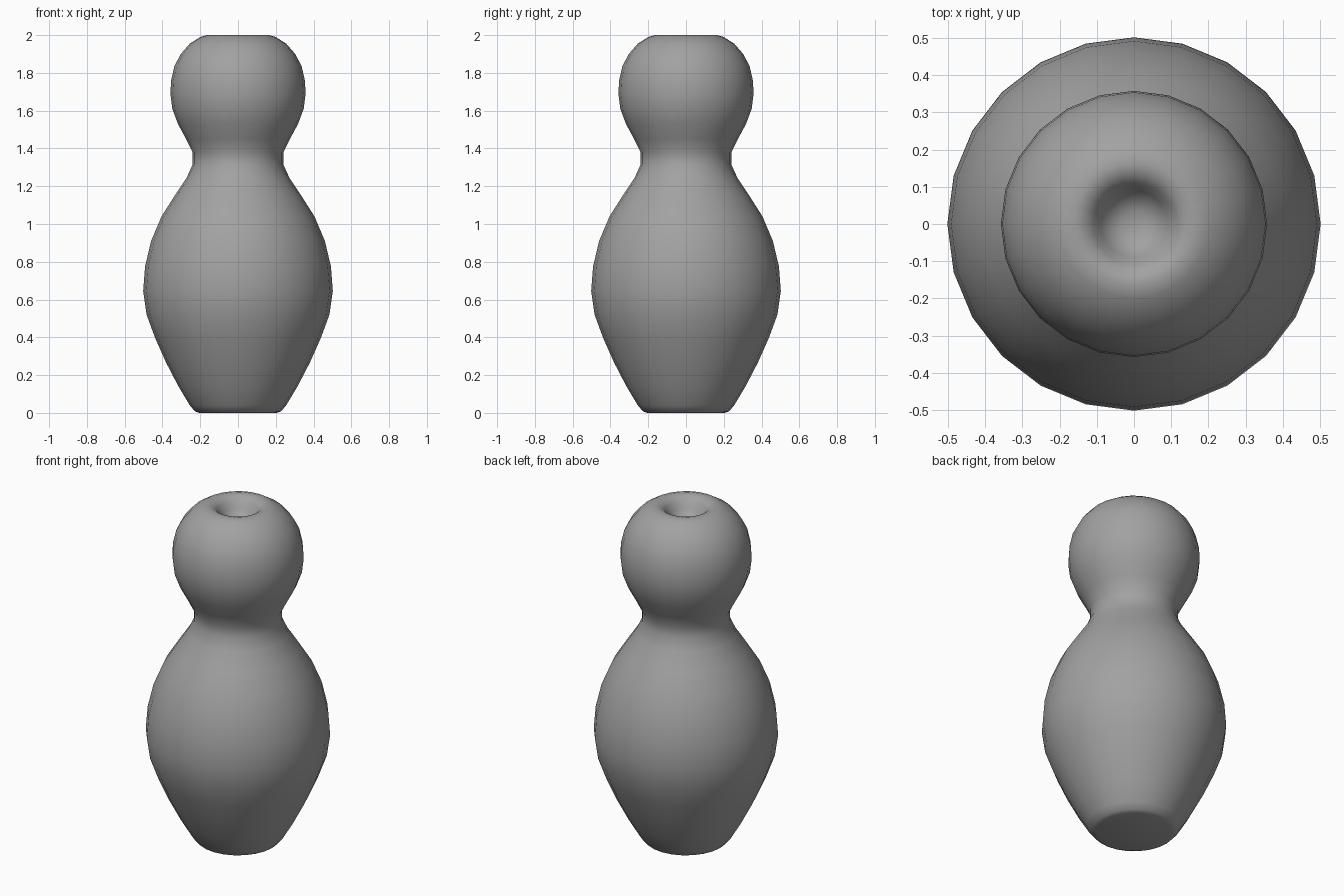
import bpy
import bmesh
import math

cube = bpy.data.objects.get("Cube")
if cube:
    bpy.data.objects.remove(cube, do_unlink=True)

SIDES = 24

# One plain grey for the whole piece
grey = bpy.data.materials.new("mid_grey")
grey.use_nodes = True
grey.diffuse_color = (0.36, 0.36, 0.36, 1)
grey.node_tree.nodes["Principled BSDF"].inputs["Base Color"].default_value = (0.36, 0.36, 0.36, 1)

# Profiles as (radius, height), from the foot up to the dimple
foot = [(0, 0), (0.205, 0), (0.228, 0.008)]
belly = [(0.255, 0.04), (0.315, 0.14), (0.38, 0.265), (0.44, 0.4), (0.484, 0.52),
         (0.502, 0.645), (0.492, 0.775), (0.46, 0.91), (0.405, 1.04), (0.335, 1.15)]
neck = [(0.272, 1.245), (0.24, 1.315), (0.24, 1.38)]
head = [(0.275, 1.45), (0.318, 1.53), (0.348, 1.61), (0.358, 1.69), (0.354, 1.76),
        (0.337, 1.835), (0.303, 1.9), (0.255, 1.955), (0.2, 1.99)]
dimple = [(0.165, 2.0), (0.135, 1.993), (0.11, 1.972), (0.09, 1.935),
          (0.065, 1.905), (0.035, 1.892), (0, 1.888)]


def lathe(name, profile, material):
    """Spin a profile around the z axis into a smooth closed solid."""
    bm = bmesh.new()
    verts = [bm.verts.new((r, 0, z)) for r, z in profile]
    edges = [bm.edges.new(pair) for pair in zip(verts, verts[1:])]
    bmesh.ops.spin(bm, geom=verts + edges, cent=(0, 0, 0), axis=(0, 0, 1),
                   angle=math.tau, steps=SIDES, use_merge=True)
    bmesh.ops.remove_doubles(bm, verts=bm.verts[:], dist=0.0005)
    bmesh.ops.recalc_face_normals(bm, faces=bm.faces[:])
    for face in bm.faces:
        face.smooth = True
    mesh = bpy.data.meshes.new(name)
    bm.to_mesh(mesh)
    bm.free()
    mesh.materials.append(material)
    obj = bpy.data.objects.new(name, mesh)
    bpy.context.collection.objects.link(obj)
    return obj


lathe("pawn_body", foot + belly + neck + head + dimple, grey)
